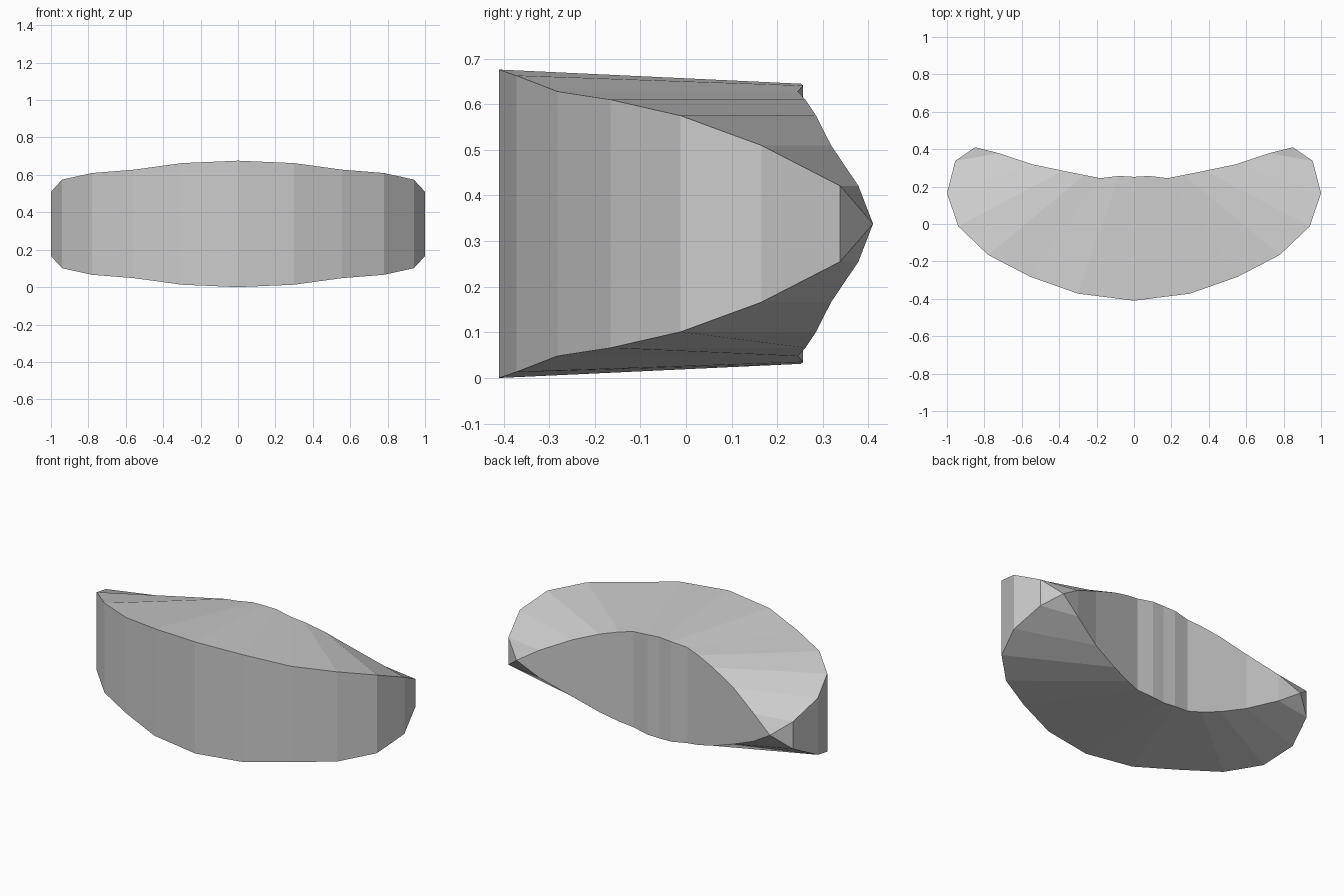
import bpy
import bmesh

if "Cube" in bpy.data.objects:
    bpy.data.objects.remove(bpy.data.objects["Cube"])

MID = 0.338   # height of the horizontal symmetry plane

# Matching stations from the centre line to the right end:
# (outer x, outer y, outer top z, inner x, inner y, inner top z)
STATIONS = [
    (0.00, -0.410, 0.676, 0.00, 0.252, 0.645),
    (0.30, -0.372, 0.663, 0.08, 0.257, 0.641),
    (0.555, -0.282, 0.628, 0.18, 0.245, 0.628),
    (0.78, -0.165, 0.610, 0.265, 0.262, 0.610),
    (0.94, -0.012, 0.575, 0.38, 0.285, 0.575),
    (1.00, 0.165, 0.510, 0.54, 0.318, 0.510),
    (0.955, 0.338, 0.421, 0.72, 0.378, 0.421),
]
TIP = (0.85, 0.410, MID)

grey = bpy.data.materials.new("plain grey")
grey.diffuse_color = (0.6, 0.6, 0.6, 1)
grey.use_nodes = True
grey.node_tree.nodes["Principled BSDF"].inputs["Base Color"].default_value = grey.diffuse_color

bm = bmesh.new()


def half(side):
    """Build one half of the crescent; side is 1 (right) or -1 (left)."""
    rings = []
    for ox, oy, oz, ix, iy, iz in STATIONS:
        rings.append([bm.verts.new(c) for c in (
            (side * ox, oy, oz), (side * ix, iy, iz),
            (side * ix, iy, 2 * MID - iz), (side * ox, oy, 2 * MID - oz))])
    # top, inner wall, bottom and outer wall
    for a, b in zip(rings, rings[1:]):
        for k in range(4):
            n = (k + 1) % 4
            bm.faces.new((a[k], a[n], b[n], b[k]))
    # pinched end
    tip = bm.verts.new((side * TIP[0], TIP[1], TIP[2]))
    for k in range(4):
        bm.faces.new((rings[-1][k], rings[-1][(k + 1) % 4], tip))


half(1)
half(-1)
bmesh.ops.remove_doubles(bm, verts=bm.verts, dist=0.0005)
bmesh.ops.recalc_face_normals(bm, faces=bm.faces)

mesh = bpy.data.meshes.new("crescent_body")
bm.to_mesh(mesh)
bm.free()
mesh.materials.append(grey)
body = bpy.data.objects.new("crescent_body", mesh)
bpy.context.collection.objects.link(body)
